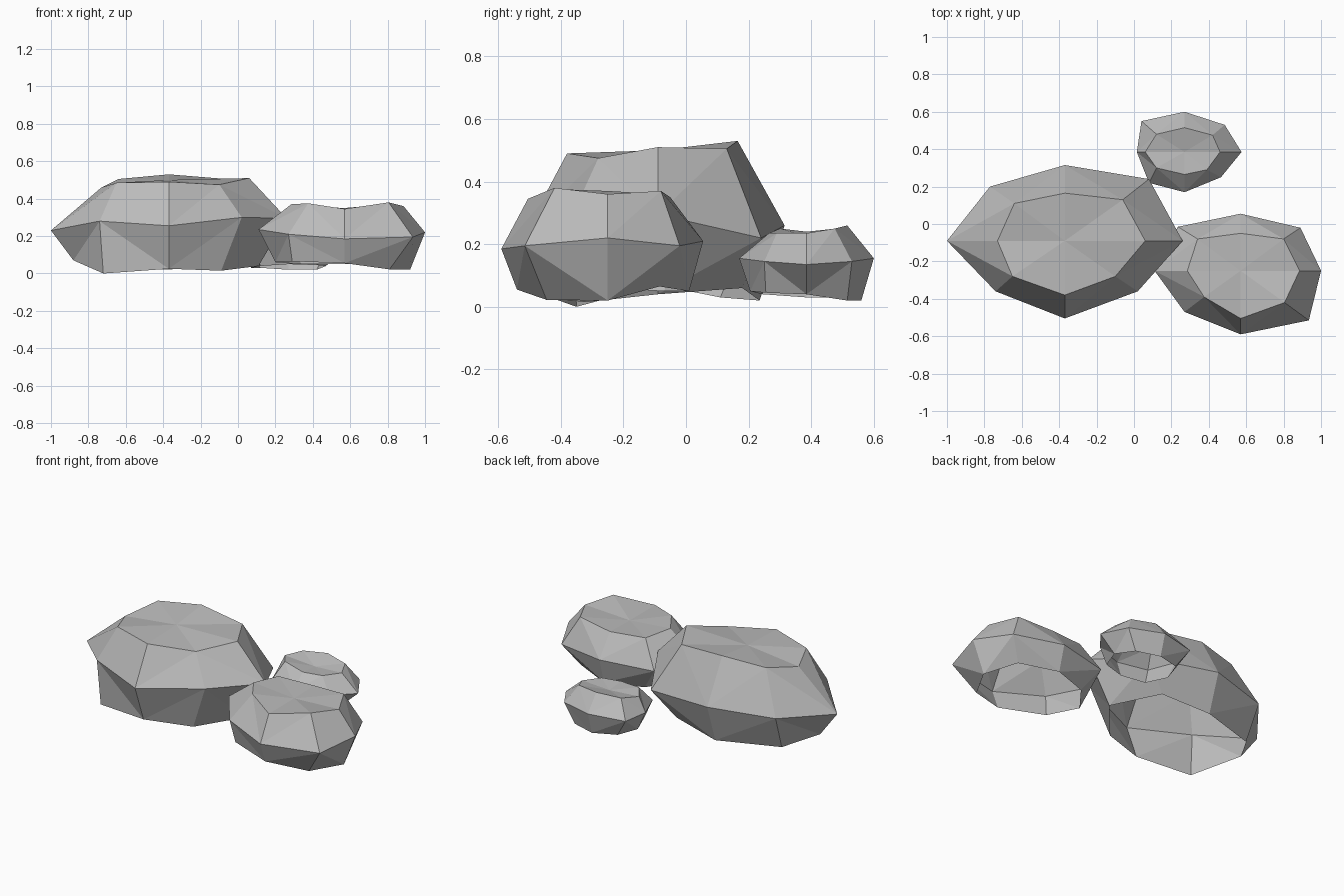
import bpy, bmesh

cube = bpy.data.objects.get("Cube")
if cube:
    bpy.data.objects.remove(cube)

# Single stone material
stone = bpy.data.materials.new("stone_grey")
stone.use_nodes = True
grey = (0.5, 0.5, 0.5, 1.0)
stone.diffuse_color = grey
bsdf = next(n for n in stone.node_tree.nodes if n.type == "BSDF_PRINCIPLED")
bsdf.inputs["Base Color"].default_value = grey
bsdf.inputs["Roughness"].default_value = 0.9


def ring_points(center, extents, corners, heights):
    """Eight-sided ring, counter-clockwise from east.
    extents: east, north, west, south; corners: offsets NE, NW, SW, SE."""
    cx, cy = center
    east, north, west, south = extents
    sides = [(east, 0), (0, north), (-west, 0), (0, -south)]
    points = [p for pair in zip(sides, corners) for p in pair]
    return [(cx + x, cy + y, z) for (x, y), z in zip(points, heights)]


def make_rock(name, center, top_z, rings):
    """Faceted shell: rings lofted upwards, fan on top, open underneath."""
    bm = bmesh.new()
    loops = [[bm.verts.new(p) for p in ring_points(center, *r)] for r in rings]
    top = bm.verts.new((*center, top_z))
    count = len(loops[0])
    for i in range(count):
        j = (i + 1) % count
        for low, high in zip(loops, loops[1:]):
            # Crease runs from the side's lower point to the corner's upper point
            if i % 2 == 0:
                bm.faces.new((low[i], low[j], high[j]))
                bm.faces.new((low[i], high[j], high[i]))
            else:
                bm.faces.new((low[i], low[j], high[i]))
                bm.faces.new((low[j], high[j], high[i]))
        bm.faces.new((top, loops[-1][i], loops[-1][j]))
    mesh = bpy.data.meshes.new(name)
    bm.to_mesh(mesh)
    bm.free()
    mesh.materials.append(stone)
    rock = bpy.data.objects.new(name, mesh)
    bpy.context.collection.objects.link(rock)


# Each ring: side extents, corner offsets, heights; listed bottom, middle, top
make_rock("large_rock", (-0.37, -0.09), 0.50, [
    ((.48, .325, .51, .33),
     ((.31, .27), (-.38, .2), (-.35, -.26), (.28, -.23)),
     (.04, .06, .02, .03, .07, 0, .025, .015)),
    ((.63, .405, .63, .415),
     ((.45, .33), (-.4, .29), (-.37, -.27), (.39, -.27)),
     (.295, .22, .26, .25, .23, .28, .255, .3)),
    ((.43, .255, .36, .29),
     ((.31, .22), (-.27, .2), (-.28, -.19), (.27, -.19)),
     (.51, .505, .53, .505, .46, .485, .49, .475)),
])

make_rock("medium_rock", (0.57, -0.25), 0.345, [
    ((.35, .26, .37, .29),
     ((.23, .165), (-.23, .18), (-.28, -.19), (.24, -.195)),
     (.02, .065, .05, .05, .06, .065, .055, .022)),
    ((.43, .305, .46, .34),
     ((.32, .23), (-.335, .235), (-.3, -.22), (.365, -.265)),
     (.22, .195, .21, .2, .235, .21, .185, .195)),
    ((.315, .2, .285, .255),
     ((.23, .17), (-.23, .17), (-.195, -.14), (.235, -.17)),
     (.36, .37, .35, .36, .37, .375, .345, .38)),
])

make_rock("small_rock", (0.27, 0.385), 0.225, [
    ((.2, .175, .2, .18),
     ((.15, .13), (-.15, .13), (-.15, -.14), (.15, -.13)),
     (.04, .02, .02, .03, .03, .04, .05, .045)),
    ((.305, .215, .255, .215),
     ((.215, .145), (-.23, .165), (-.19, -.165), (.195, -.135)),
     (.135, .145, .155, .15, .15, .15, .155, .145)),
    ((.19, .13, .21, .12),
     ((.15, .09), (-.15, .095), (-.15, -.085), (.12, -.095)),
     (.235, .25, .26, .25, .24, .25, .235, .235)),
])
